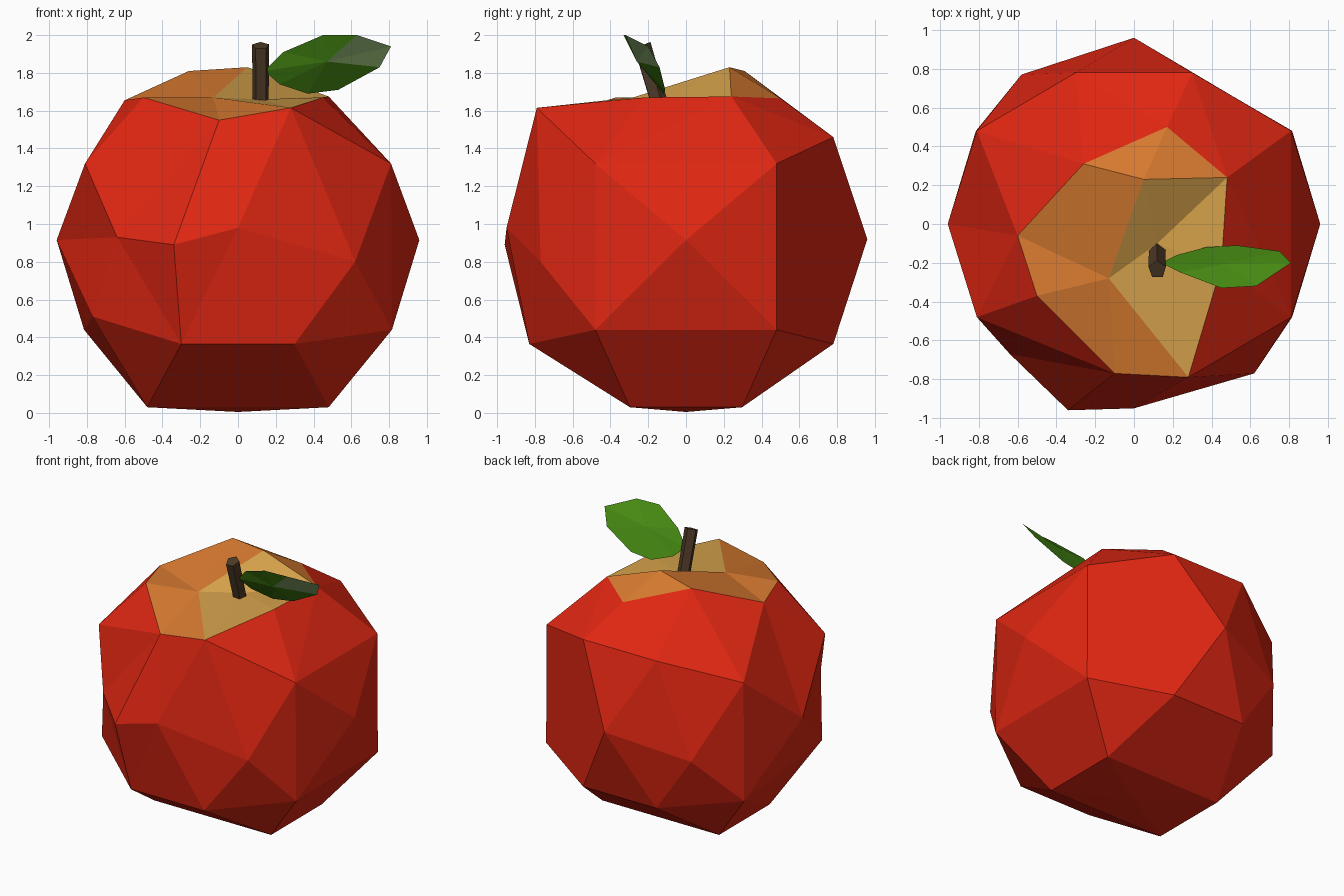
import bpy, bmesh, math
from mathutils import Vector

if "Cube" in bpy.data.objects:
    bpy.data.objects.remove(bpy.data.objects["Cube"])


def material(name, rgb):
    m = bpy.data.materials.new(name)
    m.diffuse_color = (*rgb, 1)
    m.use_nodes = True
    m.node_tree.nodes["Principled BSDF"].inputs["Base Color"].default_value = m.diffuse_color
    return m


RED = material("apple red", (0.75, 0.02, 0.006))
ORANGE = material("orange rim", (0.70, 0.20, 0.03))
TAN = material("tan hollow", (0.67, 0.36, 0.07))
BROWN = material("stem brown", (0.075, 0.042, 0.02))
GREEN = material("leaf green", (0.06, 0.25, 0.006))
PALE = material("pale green", (0.30, 0.48, 0.18))


def finish(name, bm, mats):
    bmesh.ops.recalc_face_normals(bm, faces=bm.faces[:])
    me = bpy.data.meshes.new(name)
    bm.to_mesh(me)
    bm.free()
    for m in mats:
        me.materials.append(m)
    ob = bpy.data.objects.new(name, me)
    bpy.context.collection.objects.link(ob)
    return ob


# Apple: facets of a stretched icosidodecahedron plus sculpted points
points = [(0.96, 0, 0.915), (-0.96, 0, 0.915), (0, 0.96, 0.92), (0, -0.95, 0.98), (0, 0, 0.005)]
for sx in (-1, 1):
    for sy in (-1, 1):
        points.append((sx * 0.48, sy * 0.297, 0.03))
        points.append((sx * 0.30, 0.78 if sy > 0 else -0.83, 0.365))
        points.append((sx * 0.81, sy * 0.48, 1.32))
        if (sx, sy) != (-1, -1):
            points.append((sx * 0.815, sy * 0.48, 0.44))
    points.append((sx * 0.30, 0.78, 1.46))
# bulges on the sides
points += [(0.62, -0.77, 0.80), (-0.58, 0.77, 0.78),
           (-0.34, -0.96, 0.89), (-0.64, -0.67, 0.93), (-0.77, -0.50, 0.51)]
# crown round the stem: rim, ridge and hollow
hollow = [(0.12, -0.10, 1.66), (0.45, -0.22, 1.67)]
crown = hollow + [(-0.13, -0.28, 1.67), (-0.26, 0.31, 1.81), (0.05, 0.23, 1.83),
                  (0.17, 0.50, 1.665), (0.48, 0.24, 1.675), (0.28, -0.79, 1.615),
                  (-0.10, -0.77, 1.55), (-0.50, -0.37, 1.67), (-0.60, -0.06, 1.655)]
points += crown

# Connect neighbours on a sphere, then move every point to its real place
bm = bmesh.new()
centre = Vector((0, 0, 0.92))
verts = [bm.verts.new((Vector(p) - centre).normalized()) for p in points]
bmesh.ops.convex_hull(bm, input=verts)
first = len(points) - len(crown)
crown_verts = set(verts[first:])
hollow_verts = set(verts[first:first + 2])
for v, p in zip(verts, points):
    v.co = p
for f in bm.faces:
    if all(v in crown_verts for v in f.verts):
        f.material_index = 2 if any(v in hollow_verts for v in f.verts) else 1
finish("apple_body", bm, [RED, ORANGE, TAN])

# Stem: leaning five-sided rod
bm = bmesh.new()
rings = []
for c, r in (((0.12, -0.145, 1.64), 0.045), ((0.12, -0.235, 1.945), 0.047)):
    ring = []
    for i in range(5):
        a = math.radians(72 * i + 20)
        ring.append(bm.verts.new((c[0] + r * math.cos(a), c[1] + r * math.sin(a),
                                  c[2] + 0.4 * r * math.sin(a))))
    rings.append(ring)
for i in range(5):
    j = (i + 1) % 5
    bm.faces.new((rings[0][i], rings[0][j], rings[1][j], rings[1][i]))
bm.faces.new(rings[0])
bm.faces.new(rings[1])
finish("stem", bm, [BROWN])

# Leaf: outline with a slightly raised back and a keeled underside
outline = [(0.14, -0.20, 1.81), (0.24, -0.25, 1.91), (0.45, -0.33, 2.0), (0.63, -0.32, 2.0),
           (0.81, -0.20, 1.94), (0.75, -0.14, 1.83), (0.53, -0.11, 1.71),
           (0.37, -0.12, 1.69), (0.22, -0.16, 1.74)]
bm = bmesh.new()
edge = [bm.verts.new(p) for p in outline]
under = bm.verts.new((0.47, -0.26, 1.86))
over = bm.verts.new((0.47, -0.205, 1.875))
for i in range(len(edge)):
    a, b = edge[i], edge[(i + 1) % len(edge)]
    bm.faces.new((a, b, over))
    f = bm.faces.new((b, a, under))
    if i in (3, 4):
        f.material_index = 1
finish("leaf", bm, [GREEN, PALE])
